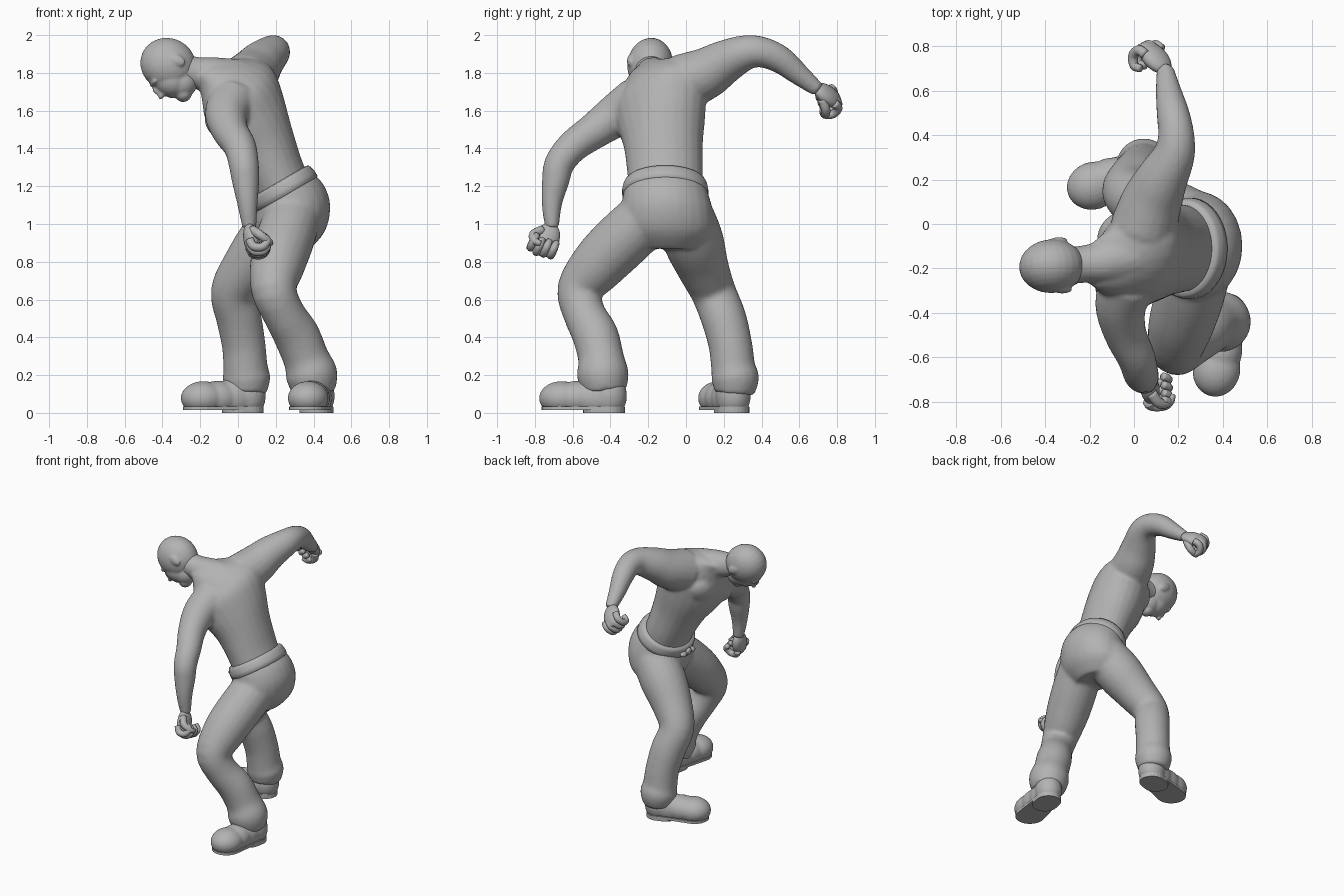
import bpy
import bmesh
from math import cos, sin, pi
from mathutils import Vector, Matrix

cube = bpy.data.objects.get("Cube")
if cube:
    bpy.data.objects.remove(cube)

clay = bpy.data.materials.new("plain grey")
clay.use_nodes = True
GREY = (0.45, 0.45, 0.45, 1)
clay.diffuse_color = GREY
clay.node_tree.nodes["Principled BSDF"].inputs["Base Color"].default_value = GREY


def finish(bm, name, voxel=0, smoothing=4):
    """Turn a bmesh into an object, optionally fused into one skin."""
    bmesh.ops.recalc_face_normals(bm, faces=bm.faces)
    for face in bm.faces:
        face.smooth = True
    mesh = bpy.data.meshes.new(name)
    bm.to_mesh(mesh)
    bm.free()
    mesh.materials.append(clay)
    obj = bpy.data.objects.new(name, mesh)
    bpy.context.collection.objects.link(obj)
    if voxel:
        skin = obj.modifiers.new("fuse", "REMESH")
        skin.mode = "VOXEL"
        skin.voxel_size = voxel
        skin.use_smooth_shade = True
        relax = obj.modifiers.new("relax", "SMOOTH")
        relax.iterations = smoothing
    return obj


def loft(bm, rings):
    """Skin a list of vertex rings and cap both ends."""
    loops = [[bm.verts.new(p) for p in ring] for ring in rings]
    count = len(loops[0])
    for low, high in zip(loops, loops[1:]):
        for i in range(count):
            j = (i + 1) % count
            bm.faces.new((low[i], low[j], high[j], high[i]))
    bm.faces.new(loops[0])
    bm.faces.new(loops[-1])


def ellipse(center, u, v, sides=24):
    angles = [2 * pi * i / sides for i in range(sides)]
    return [Vector(center) + u * cos(a) + v * sin(a) for a in angles]


def spline(points, steps=4):
    """Catmull-Rom curve through points of any dimension."""
    pts = [Vector(p) for p in points]
    pts = [pts[0]] + pts + [pts[-1]]
    out = []
    for a, b, c, d in zip(pts, pts[1:], pts[2:], pts[3:]):
        for k in range(steps):
            t = k / steps
            out.append(b + (c - a) * (t / 2) + (a * 2 - b * 5 + c * 4 - d) * (t * t / 2)
                       + (b * 3 - a - c * 3 + d) * (t ** 3 / 2))
    return out + [pts[-1]]


def tube(bm, points, sides=20):
    """Round limb through (x, y, z, radius) points."""
    pts = spline(points)
    rings = []
    side = None
    for i, p in enumerate(pts):
        along = (pts[min(i + 1, len(pts) - 1)] - pts[max(i - 1, 0)]).xyz.normalized()
        side = along.orthogonal() if side is None else side - along * side.dot(along)
        side.normalize()
        rings.append(ellipse(p.xyz, side * p.w, along.cross(side) * p.w, sides))
    loft(bm, rings)


def blob(bm, center, axes, radii):
    """Ellipsoid with given axes."""
    m = Matrix([Vector(a).normalized() * r for a, r in zip(axes, radii)]).transposed().to_4x4()
    m.translation = Vector(center)
    bmesh.ops.create_uvsphere(bm, u_segments=24, v_segments=14, radius=1, matrix=m)


LEAN = Vector((0.86, 0, 0.5))      # back direction of the bent trunk

# Trunk: slices lean forward and roll towards the raised shoulder
body = bmesh.new()
trunk = [  # x, y, z, half depth, half width, roll
    (0.25, -0.11, 1.14, 0.16, 0.19, 0),
    (0.2, -0.11, 1.26, 0.16, 0.2, 0),
    (0.13, -0.12, 1.42, 0.18, 0.21, 0.05),
    (0.06, -0.13, 1.56, 0.21, 0.24, 0.2),
    (0.01, -0.14, 1.68, 0.21, 0.26, 0.32),
    (-0.03, -0.15, 1.75, 0.18, 0.22, 0.36),
    (-0.09, -0.165, 1.8, 0.13, 0.16, 0.3),
    (-0.16, -0.175, 1.82, 0.08, 0.11, 0.15)]
rings = []
for x, y, z, depth, width, roll in spline(trunk):
    across = Vector((roll / 2, 1, roll)).normalized()
    rings.append(ellipse((x, y, z), LEAN * depth, across * width))
loft(body, rings)
chest_axes = (LEAN, (0.2, 1, 0.3), (-0.5, 0, 0.86))
for center in ((-0.09, -0.25, 1.55), (-0.08, -0.05, 1.62)):
    blob(body, center, chest_axes, (0.08, 0.11, 0.1))

# Neck and arms
tube(body, [(-0.02, -0.14, 1.75, 0.13), (-0.13, -0.17, 1.785, 0.1),
            (-0.22, -0.18, 1.8, 0.085), (-0.31, -0.19, 1.82, 0.085)])
tube(body, [(-0.03, -0.26, 1.65, 0.13), (-0.06, -0.37, 1.575, 0.115),
            (-0.04, -0.49, 1.49, 0.096), (0.01, -0.6, 1.41, 0.086),
            (0.03, -0.67, 1.32, 0.08), (0.04, -0.69, 1.23, 0.073),
            (0.05, -0.71, 1.11, 0.055), (0.06, -0.71, 0.98, 0.037)])
tube(body, [(0.04, -0.02, 1.75, 0.15), (0.08, 0.1, 1.795, 0.138),
            (0.125, 0.2, 1.855, 0.118), (0.18, 0.31, 1.905, 0.095),
            (0.19, 0.4, 1.91, 0.082), (0.175, 0.5, 1.87, 0.074),
            (0.155, 0.6, 1.79, 0.058), (0.14, 0.7, 1.71, 0.039)])
finish(body, "torso_and_arms", 0.012, 6)

# Head, bowed forward
head = bmesh.new()
top = Vector((-0.9, 0, 0.44)).normalized()
face = Vector((-0.43, -0.2, -0.88)).normalized()
side = top.cross(face).normalized()
face = side.cross(top)
frame = (top, face, side)
middle = Vector((-0.37, -0.19, 1.845))


def feature(up, out, sideways, radii):
    blob(head, middle + top * up + face * out + side * sideways, frame, radii)


feature(0, 0, 0, (0.15, 0.14, 0.12))                  # skull
feature(-0.05, 0.07, 0, (0.1, 0.09, 0.09))            # face
feature(-0.105, 0.055, 0, (0.085, 0.085, 0.08))       # jaw
feature(-0.14, 0.105, 0, (0.045, 0.046, 0.052))       # chin
feature(0.025, 0.125, 0, (0.018, 0.022, 0.07))        # brow
feature(-0.02, 0.155, 0, (0.04, 0.02, 0.014))         # nose bridge
feature(-0.04, 0.165, 0, (0.016, 0.025, 0.02))        # nose tip
feature(-0.088, 0.14, 0, (0.02, 0.018, 0.034))        # lips
for s in (-1, 1):
    feature(-0.035, -0.02, s * 0.114, (0.045, 0.028, 0.014))  # ears
    feature(-0.045, 0.1, s * 0.05, (0.03, 0.04, 0.025))       # cheeks
finish(head, "head", 0.008, 4)


# Fists: palm, four curled fingers and a thumb
def fist(name, wrist, forward, palm, thumb_side):
    bm = bmesh.new()
    scale = 1.17
    forward = Vector(forward).normalized()
    across = forward.cross(Vector(palm)).normalized() * thumb_side
    palm = (across.cross(forward) * thumb_side).normalized()
    wrist = Vector(wrist)

    def at(f, a, p, radius):
        return (*(wrist + (forward * f + across * a + palm * p) * scale), radius * scale)

    blob(bm, at(0.06, 0, 0, 0)[:3], (forward, across, palm), (0.095, 0.068, 0.042))
    for i in range(4):
        a = (i - 1.5) * 0.032
        reach = 0.125 - abs(i - 2) * 0.007
        tube(bm, [at(reach - 0.035, a, -0.012, 0.02), at(reach, a, 0, 0.02),
                  at(reach + 0.008, a, 0.04, 0.019), at(reach - 0.02, a, 0.066, 0.018),
                  at(reach - 0.05, a, 0.05, 0.015)], 10)
    tube(bm, [at(0.03, 0.035, 0.01, 0.022), at(0.07, 0.062, 0.035, 0.021),
              at(0.1, 0.045, 0.07, 0.017), at(0.1, 0.015, 0.082, 0.012)], 10)
    finish(bm, name)


fist("left_fist", (0.06, -0.71, 0.98), (0.16, -0.42, -0.88), (0.95, 0.1, 0.2), 1)
fist("right_fist", (0.135, 0.7, 1.71), (-0.56, 0.68, -0.4), (-0.5, -0.5, -0.6), -1)

# Trousers: pelvis and two baggy legs
pants = bmesh.new()
pelvis = [(0.24, -0.11, 1.19, 0.175, 0.218, 0.5), (0.27, -0.105, 1.13, 0.2, 0.232, 0.42),
          (0.285, -0.1, 1.05, 0.21, 0.245, 0.25), (0.285, -0.095, 0.95, 0.18, 0.235, 0.1),
          (0.265, -0.09, 0.87, 0.12, 0.16, 0)]
rings = []
for x, y, z, depth, width, tilt in spline(pelvis):
    back = Vector((1, 0, tilt)).normalized()
    rings.append(ellipse((x, y, z), back * depth, Vector((0, width, 0))))
loft(pants, rings)
tube(pants, [(0.29, -0.2, 1.04, 0.15), (0.25, -0.33, 0.92, 0.155),
             (0.21, -0.46, 0.79, 0.147), (0.19, -0.56, 0.655, 0.122),
             (0.24, -0.54, 0.53, 0.112), (0.31, -0.48, 0.41, 0.122),
             (0.36, -0.45, 0.29, 0.122), (0.39, -0.44, 0.2, 0.138),
             (0.4, -0.43, 0.11, 0.115)])
tube(pants, [(0.27, 0, 1.04, 0.15), (0.16, 0.04, 0.91, 0.16),
             (0.05, 0.09, 0.77, 0.138), (-0.025, 0.145, 0.64, 0.12),
             (0.005, 0.2, 0.5, 0.12), (0.03, 0.235, 0.36, 0.116),
             (0.04, 0.25, 0.24, 0.118), (0.045, 0.26, 0.18, 0.127),
             (0.045, 0.255, 0.1, 0.105)])
finish(pants, "trousers", 0.013, 8)

# Belt: one rolled band, with its buckle
belt = bmesh.new()
normal = Vector((-0.5, 0, 0.86))
profile = ((-0.045, 0.004), (-0.038, 0.016), (-0.01, 0.016), (0.02, 0.01),
           (0.036, 0.002), (0.04, -0.02))
loft(belt, [ellipse(Vector((0.235, -0.11, 1.19)) + normal * h, LEAN * (0.178 + r),
                    Vector((0, 0.212 + r, 0)), 40) for h, r in profile])
finish(belt, "belt")
buckle = bmesh.new()
for offset, size in ((-0.05, 0.018), (0, 0.032), (0.05, 0.018)):
    blob(buckle, (0.07, offset - 0.12, 1.09), (LEAN, (0, 1, 0), normal), (0.022, 0.03, size))
finish(buckle, "belt_buckle")


# Boots: clamped upper, sole and heel block
def hull_slab(name, spots, low, high):
    bm = bmesh.new()
    for center, radius in spots:
        for z in (low, high):
            for p in ellipse((center.x, center.y, z), Vector((radius, 0, 0)),
                             Vector((0, radius, 0))):
                bm.verts.new(p)
    bmesh.ops.convex_hull(bm, input=bm.verts)
    obj = finish(bm, name)
    obj.data.shade_flat()


def boot(name, heel, toe):
    heel, toe = Vector(heel), Vector(toe)
    along = (toe - heel).normalized()
    across = Vector((-along.y, along.x, 0))
    bm = bmesh.new()
    blob(bm, heel + Vector((0, 0, 0.09)), (along, across, (0, 0, 1)), (0.098, 0.092, 0.12))
    for t, width, height in ((0.3, 0.092, 0.105), (0.65, 0.1, 0.092), (0.97, 0.108, 0.09)):
        blob(bm, heel.lerp(toe, t) + Vector((0, 0, 0.078)),
             (along, across, (0, 0, 1)), (0.122, width, height))
    for v in bm.verts:
        v.co.z = max(v.co.z, 0.02)
    finish(bm, name + "_boot", 0.01, 4)
    hull_slab(name + "_sole", ((heel, 0.084), (toe, 0.1)), 0.016, 0.035)
    hull_slab(name + "_heel", ((heel, 0.086), (heel + along * 0.05, 0.086)), 0, 0.03)


boot("left", (0.42, -0.41, 0), (0.37, -0.665, 0))
boot("right", (0.05, 0.25, 0), (-0.19, 0.17, 0))
